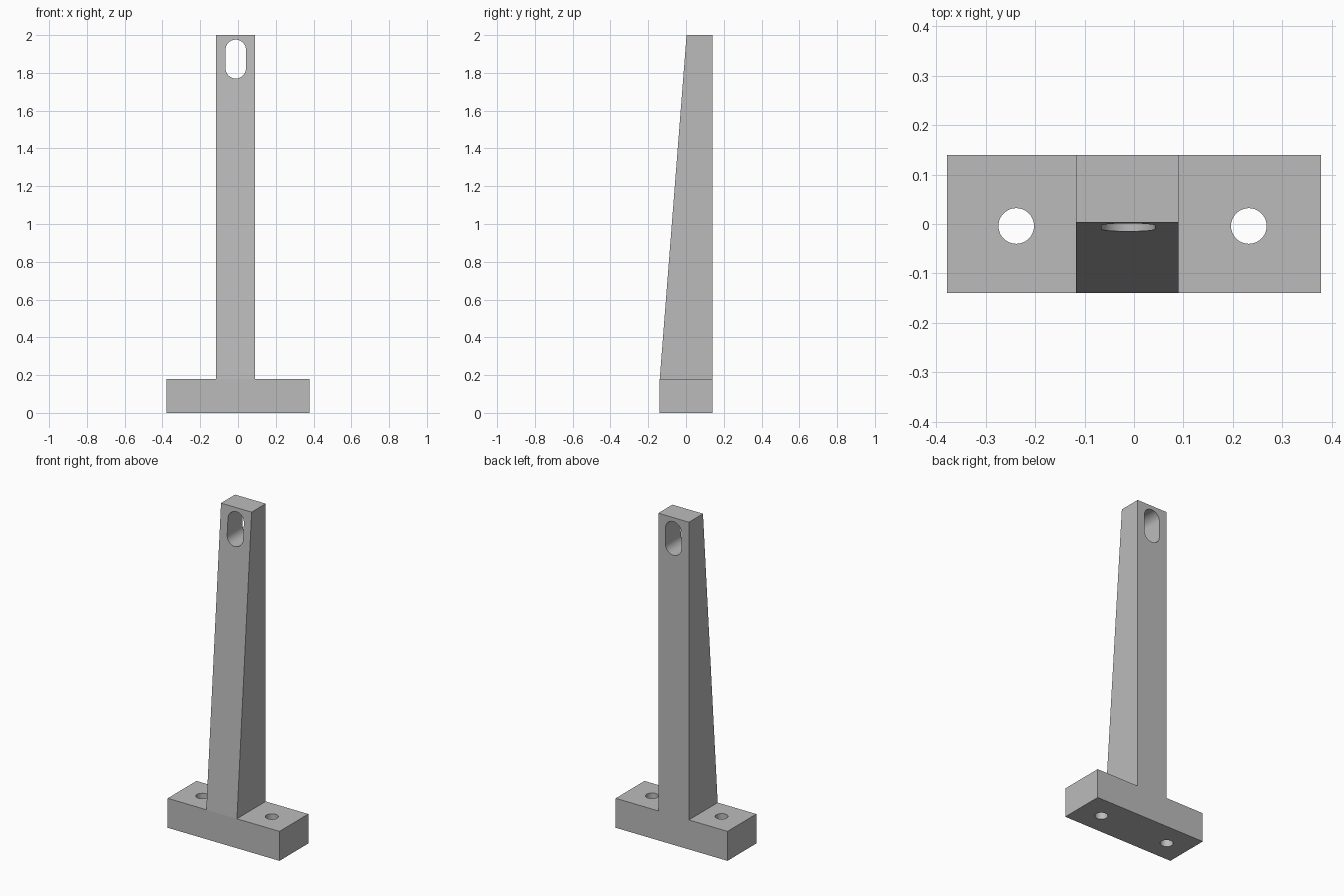
import bpy, bmesh
from math import radians, sin, cos, pi
from mathutils import Vector

if "Cube" in bpy.data.objects:
    bpy.data.objects.remove(bpy.data.objects["Cube"], do_unlink=True)

grey = bpy.data.materials.new("plain grey")
grey.use_nodes = True
grey.diffuse_color = (0.5, 0.5, 0.5, 1)
grey.node_tree.nodes["Principled BSDF"].inputs["Base Color"].default_value = (0.5, 0.5, 0.5, 1)

HALF_X, HALF_Y, BASE_Z, TOP_Z = 0.378, 0.139, 0.18, 2.0
POST_L, POST_R, TOP_FRONT_Y = -0.117, 0.09, 0.003


def prism(name, outlines, depth):
    """Extrude flat outlines that may share points along depth."""
    bm = bmesh.new()
    for outline in outlines:
        bm.faces.new([bm.verts.new(p) for p in outline])
    bmesh.ops.remove_doubles(bm, verts=bm.verts[:], dist=0.0001)
    result = bmesh.ops.extrude_face_region(bm, geom=bm.faces[:], use_keep_orig=True)
    moved = [g for g in result["geom"] if isinstance(g, bmesh.types.BMVert)]
    bmesh.ops.translate(bm, verts=moved, vec=Vector(depth))
    bmesh.ops.recalc_face_normals(bm, faces=bm.faces[:])
    mesh = bpy.data.meshes.new(name)
    bm.to_mesh(mesh)
    bm.free()
    mesh.materials.append(grey)
    obj = bpy.data.objects.new(name, mesh)
    bpy.context.collection.objects.link(obj)
    return obj


def rounded(radius, stretch=0.0, steps=24):
    """Circle, or a slot when stretched, as 2D points."""
    pts = []
    for side in (1, -1):
        for i in range(steps + (1 if stretch else 0)):
            a = pi * i / steps
            pts.append((side * radius * cos(a), side * (radius * sin(a) + stretch)))
    return pts


# Base and post as one solid, with the post's front sloping back
base = [(-HALF_X, 0), (HALF_X, 0), (HALF_X, BASE_Z), (POST_R, BASE_Z),
        (POST_L, BASE_Z), (-HALF_X, BASE_Z)]
post = [(POST_L, BASE_Z), (POST_R, BASE_Z), (POST_R, TOP_Z), (POST_L, TOP_Z)]
bracket = prism("bracket_post_and_base",
                [[(x, -HALF_Y, z) for x, z in part] for part in (base, post)],
                (0, 2 * HALF_Y, 0))
for v in bracket.data.vertices:
    if v.co.z > TOP_Z - 0.01 and v.co.y < 0:
        v.co.y = TOP_FRONT_Y

# Slot through the post and two bolt holes through the base
cutters = [prism("slot_cutter",
                 [[(x - 0.012, -0.3, z + 1.873) for x, z in rounded(0.054, 0.049)]],
                 (0, 0.6, 0))]
for hole_x in (-0.238, 0.232):
    cutters.append(prism("bolt_hole_cutter",
                         [[(x + hole_x, y - 0.004, -0.1) for x, y in rounded(0.036)]],
                         (0, 0, 0.4)))

bpy.ops.object.select_all(action='DESELECT')
bpy.context.view_layer.objects.active = bracket
bracket.select_set(True)
for cutter in cutters:
    cutter.hide_render = True
    mod = bracket.modifiers.new("cut", 'BOOLEAN')
    mod.operation = 'DIFFERENCE'
    mod.solver = 'EXACT'
    mod.object = cutter
    bpy.ops.object.modifier_apply(modifier=mod.name)
    bpy.data.objects.remove(cutter, do_unlink=True)

bpy.ops.object.shade_smooth_by_angle(angle=radians(30))
# Keep the slight bend where the sloping front meets the base crisp
for e in bracket.data.edges:
    a, b = (bracket.data.vertices[i].co for i in e.vertices)
    if abs(a.z - BASE_Z) < 0.001 and abs(b.z - BASE_Z) < 0.001:
        e.use_edge_sharp = True
